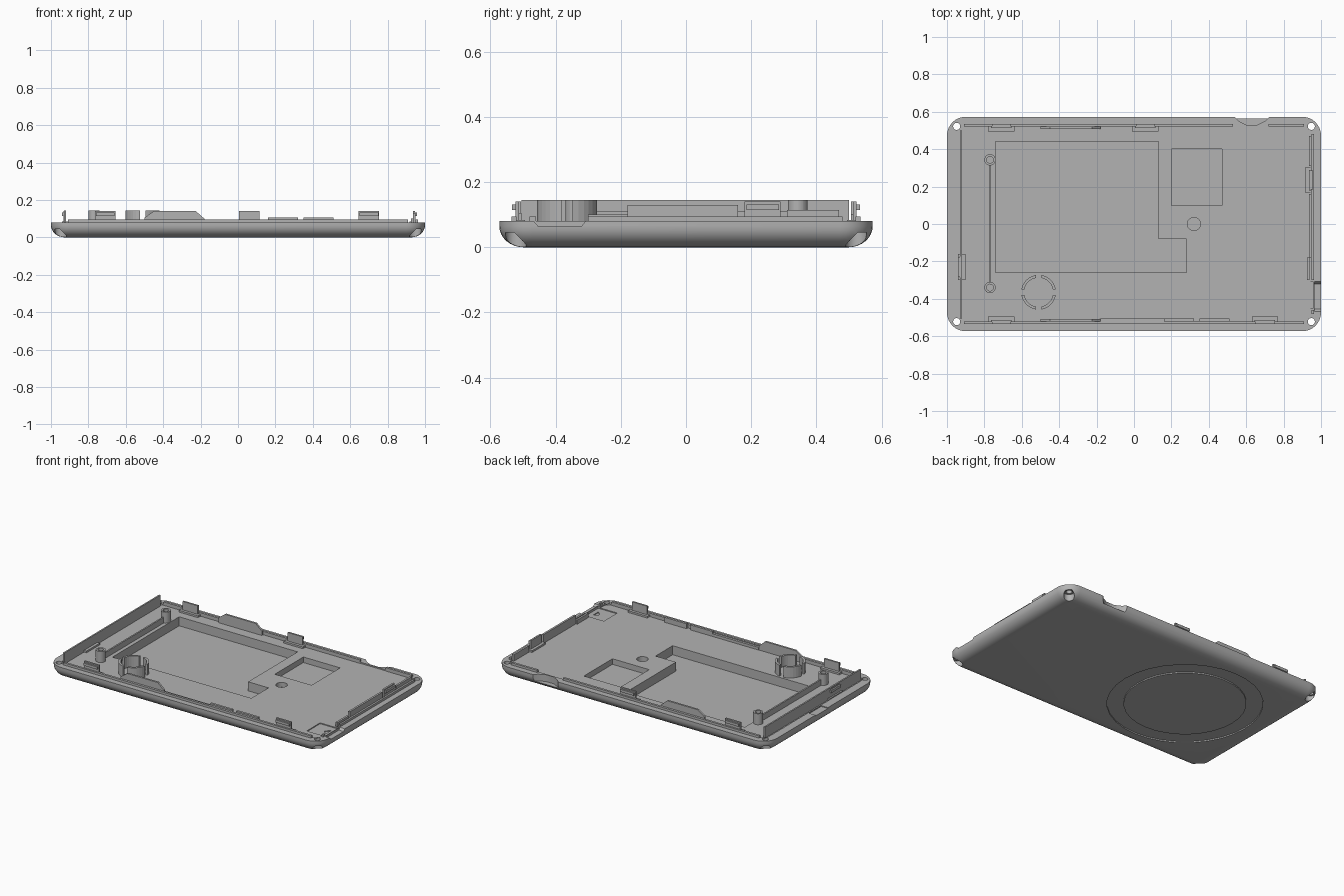
import bpy, bmesh, math
from math import sin, cos, pi

if "Cube" in bpy.data.objects:
    bpy.data.objects.remove(bpy.data.objects["Cube"], do_unlink=True)

grey = bpy.data.materials.new("plain grey")
grey.use_nodes = True
grey.diffuse_color = (0.45, 0.45, 0.45, 1)
grey.node_tree.nodes["Principled BSDF"].inputs["Base Color"].default_value = grey.diffuse_color

FLOOR, RIM, TALL = 0.072, 0.08, 0.145


def finish(name, bm):
    bmesh.ops.recalc_face_normals(bm, faces=bm.faces)
    mesh = bpy.data.meshes.new(name)
    bm.to_mesh(mesh)
    bm.free()
    mesh.materials.append(grey)
    ob = bpy.data.objects.new(name, mesh)
    bpy.context.collection.objects.link(ob)
    return ob


def loft(name, loops):
    """Skin a stack of matching closed loops and cap both ends."""
    bm = bmesh.new()
    rows = [[bm.verts.new(p) for p in loop] for loop in loops]
    n = len(rows[0])
    for a, b in zip(rows, rows[1:]):
        for i in range(n):
            j = (i + 1) % n
            bm.faces.new((a[i], a[j], b[j], b[i]))
    bm.faces.new(rows[0][::-1])
    bm.faces.new(rows[-1])
    return finish(name, bm)


def prism(name, pts, z0, z1):
    return loft(name, [[(x, y, z) for x, y in pts] for z in (z0, z1)])


def box(name, x0, x1, y0, y1, z0, z1):
    return prism(name, [(x0, y0), (x1, y0), (x1, y1), (x0, y1)], z0, z1)


def circle(x, y, r, n=32):
    return [(x + r * cos(2 * pi * i / n), y + r * sin(2 * pi * i / n)) for i in range(n)]


def rounded(hx, hy, r, n=8):
    pts = []
    for q, (sx, sy) in enumerate([(1, 1), (-1, 1), (-1, -1), (1, -1)]):
        for i in range(n + 1):
            a = (q + i / n) * pi / 2
            pts.append((sx * (hx - r) + r * cos(a), sy * (hy - r) + r * sin(a)))
    return pts


def cut(target, cutter):
    m = target.modifiers.new("cut", "BOOLEAN")
    m.operation, m.solver, m.object = "DIFFERENCE", "EXACT", cutter
    bpy.context.view_layer.objects.active = target
    bpy.ops.object.modifier_apply(modifier=m.name)
    bpy.data.objects.remove(cutter, do_unlink=True)


def tube(name, x, y, r_out, r_in, z0, z1):
    ob = prism(name, circle(x, y, r_out), z0, z1)
    cut(ob, prism("bore", circle(x, y, r_in), z0 - 0.01, z1 + 0.01))
    return ob


# Shell with a rounded underside edge
loops = []
for i in range(9):
    a = i / 8 * pi / 2
    d = 0.075 * (1 - sin(a))
    loops.append([(x, y, 0.065 * (1 - cos(a))) for x, y in rounded(1 - d, 0.573 - d, 0.1 - d)])
loops.append([(x, y, RIM) for x, y in rounded(1, 0.573, 0.1)])
shell = loft("back_shell", loops)

# Inner floor, battery pocket, square pocket and round dimple
cut(shell, prism("floor_cut", rounded(0.945, 0.522, 0.04), FLOOR, 0.2))
cut(shell, prism("battery_cut", [(-0.74, -0.26), (0.28, -0.26), (0.28, -0.08), (0.13, -0.08),
                                 (0.13, 0.44), (-0.74, 0.44)], 0.012, 0.2))
cut(shell, box("square_cut", 0.2, 0.47, 0.1, 0.4, 0.035, 0.2))
cut(shell, prism("dimple_cut", circle(0.32, 0, 0.035), 0.04, 0.2))

# Card slot with arrow, side notch, and finger notch in the back edge
cut(shell, box("card_cut", 0.82, 0.96, -0.45, -0.31, 0.066, 0.2))
cut(shell, prism("arrow_cut", [(0.9, -0.38), (0.93, -0.41), (0.93, -0.35)], 0.06, 0.2))
slot = [(-0.475, 0.09), (-0.455, 0.066), (-0.32, 0.066), (-0.3, 0.09)]
cut(shell, loft("slot_cut", [[(x, y, z) for y, z in slot] for x in (0.965, 1.1)]))
cut(shell, box("side_cut", -1.1, -0.95, -0.06, 0.07, 0.074, 0.2))
cut(shell, prism("finger_cut", [(0.51, 0.6), (0.56, 0.55), (0.6, 0.53), (0.66, 0.53),
                                (0.7, 0.55), (0.75, 0.6)], 0.035, 0.2))

# Corner screw holes with counterbores
for sx in (-1, 1):
    for sy in (-1, 1):
        x, y = sx * 0.948, sy * 0.522
        cut(shell, prism("screw_cut", circle(x, y, 0.019), -0.1, 0.2))
        cut(shell, prism("counterbore_cut", circle(x, y, 0.032), -0.1, 0.045))

# Shallow ring groove on the underside
cut(shell, tube("groove_cut", -0.4, 0, 0.47, 0.37, -0.02, 0.008))
bpy.ops.object.select_all(action="DESELECT")
shell.select_set(True)
bpy.context.view_layer.objects.active = shell
bpy.ops.object.shade_smooth_by_angle(angle=math.radians(30))

# Low lip around the inside of the rim
box("front_lip", -0.91, 0.91, -0.535, -0.52, FLOOR, 0.095)
box("back_lip_long", -0.91, 0.53, 0.52, 0.535, FLOOR, 0.095)
box("back_lip_short", 0.72, 0.91, 0.52, 0.535, FLOOR, 0.095)
box("right_lip_front", 0.95, 0.962, -0.48, -0.46, FLOOR, 0.095)
box("right_lip_back", 0.95, 0.962, -0.3, 0.48, FLOOR, 0.095)

# Tall side walls
box("left_wall", -0.93, -0.92, -0.505, 0.5, FLOOR, TALL)
box("right_wall", 0.935, 0.948, -0.18, 0.16, FLOOR, 0.13)
box("right_wall_front", 0.925, 0.938, -0.3, -0.18, FLOOR, 0.1)
box("right_wall_back", 0.935, 0.948, 0.31, 0.47, FLOOR, 0.115)

# Sloped guide walls on the front and back edges
guide = [(-0.5, FLOOR), (-0.18, FLOOR), (-0.18, 0.1), (-0.225, 0.14), (-0.45, 0.14), (-0.5, 0.105)]
for side, s in (("front", -1), ("back", 1)):
    loft(side + "_guide", [[(x, s * y, z) for x, z in guide] for y in (0.507, 0.52)])
for i, (a, b) in enumerate([(-0.18, 0.16), (0.16, 0.32), (0.35, 0.51)]):
    box("front_low_wall_%d" % i, a, b, -0.52, -0.505, FLOOR, 0.09 if i == 0 else 0.105)


def clip(name, x, y, along_x, out):
    """Snap clip: an upright plate, a ledge at its top and a low foot."""
    for part, d0, d1, half, z0, z1 in (("plate", 0, 0.012, 0.055, FLOOR, 0.14),
                                       ("hook", 0.012, 0.022, 0.05, 0.115, 0.132),
                                       ("foot", -0.018, 0.022, 0.07, FLOOR, 0.084)):
        lo, hi = sorted((out * d0, out * d1))
        if along_x:
            box(name + "_" + part, x - half, x + half, y + lo, y + hi, z0, z1)
        else:
            box(name + "_" + part, x + lo, x + hi, y - half, y + half, z0, z1)


clip("front_clip_a", -0.71, -0.512, True, -1)
clip("front_clip_b", 0.7, -0.512, True, -1)
clip("back_clip_a", -0.71, 0.512, True, 1)
clip("back_clip_b", 0.06, 0.512, True, 1)
clip("left_clip", -0.92, -0.23, False, -1)
clip("right_clip", 0.935, 0.235, False, 1)

# Two hollow posts joined by a thin rib
for name, y in (("front_post", -0.34), ("back_post", 0.343)):
    tube(name, -0.77, y, 0.03, 0.018, FLOOR - 0.003, TALL)
box("post_rib", -0.775, -0.765, -0.315, 0.315, FLOOR - 0.003, 0.11)

# Split ring holder
ring = tube("ring_holder", -0.51, -0.365, 0.093, 0.078, FLOOR - 0.003, TALL)
cut(ring, box("gap_x", -0.7, -0.3, -0.38, -0.35, 0, 0.2))
cut(ring, box("gap_y", -0.525, -0.495, -0.5, -0.2, 0, 0.2))
